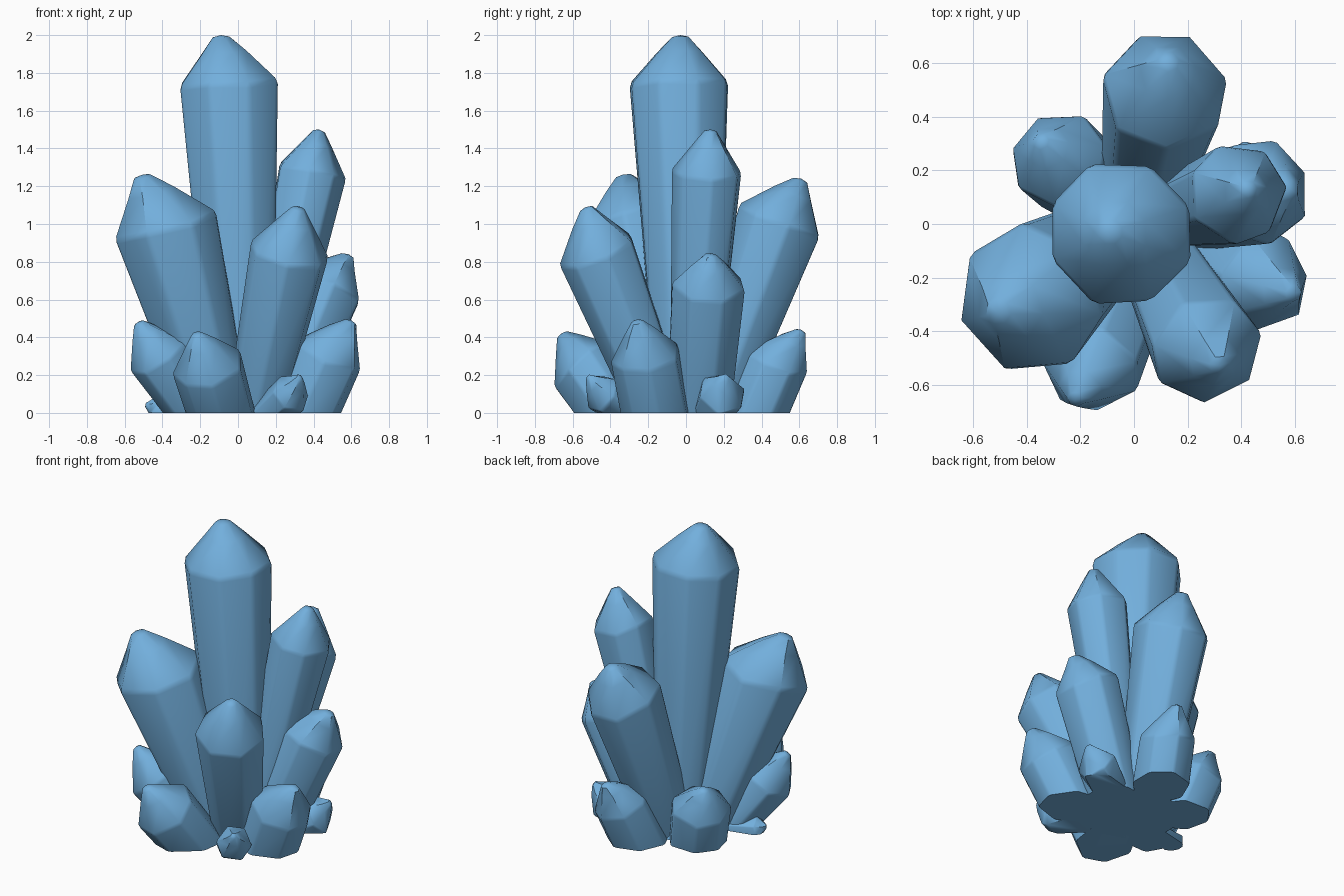
import bpy, bmesh, math, random
from mathutils import Vector

if "Cube" in bpy.data.objects:
    bpy.data.objects.remove(bpy.data.objects["Cube"])

random.seed(4)
blue = bpy.data.materials.new("crystal_blue")
blue.diffuse_color = (0.17, 0.43, 0.72, 1)
blue.use_nodes = True
blue.node_tree.nodes["Principled BSDF"].inputs["Base Color"].default_value = blue.diffuse_color


def finish(name, bm):
    # cut flat on the ground, close the cut, soften shallow edges
    geom = bm.verts[:] + bm.edges[:] + bm.faces[:]
    bmesh.ops.bisect_plane(bm, geom=geom, plane_co=(0, 0, 0),
                           plane_no=(0, 0, 1), clear_inner=True)
    edges = [e for e in bm.edges if e.is_boundary]
    if edges:
        bmesh.ops.holes_fill(bm, edges=edges, sides=0)
    bmesh.ops.recalc_face_normals(bm, faces=bm.faces)
    me = bpy.data.meshes.new(name)
    bm.to_mesh(me)
    bm.free()
    me.materials.append(blue)
    ob = bpy.data.objects.new(name, me)
    bpy.context.collection.objects.link(ob)
    bpy.context.view_layer.objects.active = ob
    ob.select_set(True)
    bpy.ops.object.shade_smooth_by_angle(angle=math.radians(44))
    ob.select_set(False)


def crystal(name, base, shoulder, tip, r0, r1, sides=7, roll=0.0, wob=0.07):
    # tapered prism flaring to the shoulder, then a blunt point
    base, shoulder, tip = Vector(base), Vector(shoulder), Vector(tip)
    axis = (shoulder - base).normalized()
    u = Vector((1, 0, 0))
    u = (u - axis * u.dot(axis)).normalized()
    v = axis.cross(u)
    height = (tip - shoulder).length
    bm = bmesh.new()
    rings = [[], [], [], []]
    for i in range(sides):
        a = roll + math.tau * (i + random.uniform(-wob, wob)) / sides
        d = u * math.cos(a) + v * math.sin(a)
        r = r1 * random.uniform(1 - wob * 0.5, 1 + wob * 0.5)
        s = shoulder + d * r + axis * random.uniform(-wob, wob) * height
        b = base + d * r0
        crown = s.lerp(tip, 0.55) + axis * height * 0.1
        top = tip + d * r1 * 0.17 - axis * height * 0.04
        for ring, co in zip(rings, (b, s, crown, top)):
            ring.append(bm.verts.new(co))
    for i in range(sides):
        j = (i + 1) % sides
        for lo, hi in zip(rings, rings[1:]):
            bm.faces.new((lo[i], lo[j], hi[j], hi[i]))
    apex = bm.verts.new(tip)
    for i in range(sides):
        bm.faces.new((rings[3][i], rings[3][(i + 1) % sides], apex))
    bm.faces.new(rings[0][::-1])
    # narrow chamfers on the long edges and the shoulder
    low = set(rings[0]) | set(rings[1])
    edges = [e for e in bm.edges if set(e.verts) <= low and not set(e.verts) <= set(rings[0])]
    bmesh.ops.bevel(bm, geom=edges, offset=r1 * 0.07, segments=1, affect='EDGES',
                    profile=0.5, clamp_overlap=True)
    finish(name, bm)


# main tall crystal
crystal("main_crystal", (0.03, 0.01, -0.1), (-0.05, -0.035, 1.745), (-0.09, -0.03, 2.0),
        0.165, 0.28, 8, math.pi / 8, 0.04)

# large leaning crystals
crystal("left_crystal", (-0.08, -0.05, -0.1), (-0.39, -0.28, 1.01), (-0.51, -0.33, 1.26), 0.17, 0.29, 7, 0.75)
crystal("front_right_crystal", (0.07, -0.09, -0.1), (0.27, -0.47, 0.86), (0.32, -0.53, 1.09), 0.15, 0.215, 7, 0.2)
crystal("back_crystal", (0.03, 0.10, -0.1), (0.12, 0.505, 1.01), (0.13, 0.61, 1.24), 0.16, 0.238, 7, 0.25)
crystal("back_right_crystal", (0.10, 0.03, -0.1), (0.39, 0.115, 1.28), (0.43, 0.13, 1.50), 0.12, 0.195, 7, 0.1)
crystal("right_crystal", (0.16, 0.06, -0.1), (0.475, 0.12, 0.67), (0.585, 0.13, 0.84), 0.17, 0.205, 7, 0.4)

# squat crystals around the foot
crystal("right_foot_crystal", (0.30, -0.14, -0.1), (0.48, -0.22, 0.30), (0.60, -0.26, 0.49), 0.19, 0.19, 7, 0.1)
crystal("front_foot_crystal", (-0.06, -0.30, -0.1), (-0.16, -0.54, 0.25), (-0.22, -0.66, 0.42), 0.18, 0.19, 7, 0.4)
crystal("left_foot_crystal", (-0.20, -0.14, -0.05), (-0.42, -0.27, 0.30), (-0.53, -0.32, 0.48), 0.13, 0.175, 7, 0.6)
crystal("back_left_foot_crystal", (-0.18, 0.15, -0.1), (-0.28, 0.245, 0.27), (-0.35, 0.31, 0.43), 0.18, 0.185, 7, 0.2)
crystal("back_foot_crystal", (0.08, 0.32, -0.1), (0.14, 0.48, 0.27), (0.17, 0.61, 0.44), 0.18, 0.175, 7, 0.5)

# tiny crystals lying on the ground
crystal("front_tiny_crystal", (0.15, -0.27, -0.02), (0.28, -0.44, 0.10), (0.33, -0.52, 0.19), 0.10, 0.11, 6, 0.2)
crystal("right_tiny_crystal", (0.25, 0.12, -0.02), (0.46, 0.19, 0.10), (0.54, 0.21, 0.19), 0.10, 0.13, 6, 0.3)
crystal("left_tiny_crystal", (-0.20, -0.07, 0.0), (-0.43, -0.14, 0.015), (-0.49, -0.15, 0.04), 0.06, 0.08, 6, 0.3)

# low core joining the crystals
core = bmesh.new()
bmesh.ops.create_cone(core, cap_ends=True, segments=10, radius1=0.31, radius2=0.16, depth=0.3)
bmesh.ops.translate(core, verts=core.verts, vec=(0, 0, 0.12))
finish("core", core)
